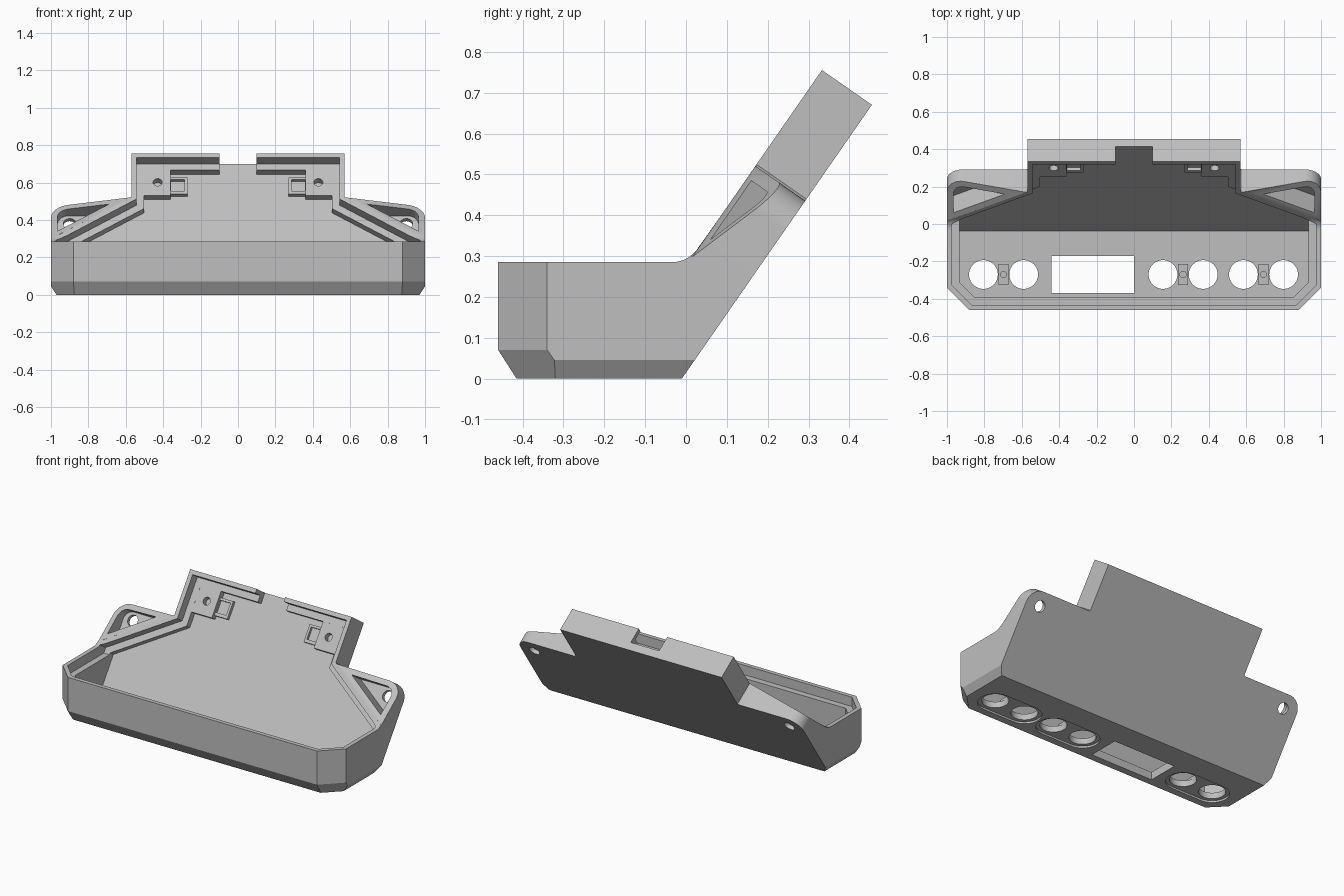
import bpy, bmesh, math
from mathutils import Vector

old = bpy.data.objects.get("Cube")
if old:
    bpy.data.objects.remove(old, do_unlink=True)

grey = bpy.data.materials.new("light_grey_plastic")
grey.use_nodes = True
COL = (0.52, 0.52, 0.52, 1)
grey.diffuse_color = COL
grey.node_tree.nodes["Principled BSDF"].inputs["Base Color"].default_value = COL

# Leaning back plate: s runs up the plate, d is depth out of it
LEAN = math.atan2(0.67, 0.465)
C, S = math.cos(LEAN), math.sin(LEAN)
TOP, RIM, DEPTH = 0.816, 0.285, 0.149
FLOOR, PLATE = 0.05, 0.05


def lean(x, s, d):
    return (x, -0.01 + C * s - S * d, S * s + C * d)


def side(y, z, x):
    return (x, y, z)


def plan(x, y, z):
    return (x, y, z)


def q(s, d):
    return lean(0, s, d)[1:]


def prism(name, pts, frame, a, b):
    bm = bmesh.new()
    lo = [bm.verts.new(frame(u, v, a)) for u, v in pts]
    hi = [bm.verts.new(frame(u, v, b)) for u, v in pts]
    bm.faces.new(lo)
    bm.faces.new(hi)
    n = len(pts)
    for i in range(n):
        j = (i + 1) % n
        bm.faces.new((lo[i], lo[j], hi[j], hi[i]))
    bmesh.ops.recalc_face_normals(bm, faces=bm.faces)
    me = bpy.data.meshes.new(name)
    bm.to_mesh(me)
    bm.free()
    me.materials.append(grey)
    ob = bpy.data.objects.new(name, me)
    bpy.context.collection.objects.link(ob)
    return ob


def boolean(ob, tool, op):
    m = ob.modifiers.new("bool", "BOOLEAN")
    m.operation, m.solver, m.object = op, "EXACT", tool
    bpy.context.view_layer.update()
    dg = bpy.context.evaluated_depsgraph_get()
    me = bpy.data.meshes.new_from_object(ob.evaluated_get(dg))
    ob.modifiers.clear()
    ob.data = me
    bpy.data.objects.remove(tool, do_unlink=True)


def slice_off(ob, point, normal):
    """Remove everything beyond a plane."""
    z = Vector(normal).normalized()
    x = z.orthogonal().normalized()
    y = z.cross(x)
    p = Vector(point)
    tool = prism("cutter", [(-3, -3), (3, -3), (3, 3), (-3, 3)],
                 lambda u, v, w: p + x * u + y * v + z * w, 0, 3)
    boolean(ob, tool, "DIFFERENCE")


def rect(x0, x1, y0, y1):
    return [(x0, y0), (x1, y0), (x1, y1), (x0, y1)]


def arc(cx, cy, r, a0, a1, n):
    return [(cx + r * math.cos(math.radians(a0 + (a1 - a0) * i / n)),
             cy + r * math.sin(math.radians(a0 + (a1 - a0) * i / n)))
            for i in range(n + 1)]


def circle(cx, cy, r, n=40):
    return arc(cx, cy, r, 0, 360, n)[:-1]


def outline(i):
    """Outline on the plate, inset by i."""
    half = [(1 - i, -1), (1 - i, 0.26 - 0.547 * i),
            (0.57 - i, 0.535 - 0.547 * i), (0.57 - i, TOP - i)]
    return half + [(-x, s) for x, s in reversed(half)]


def shell_solid(name, profile, inset):
    ob = prism(name, profile, side, -1.2, 1.2)
    boolean(ob, prism("limit", outline(inset), lean, -1, 2), "INTERSECT")
    for k in (-1, 1):
        slice_off(ob, (k * (1 - 1.414 * inset), -0.34, 0), (k, -1, 0))
    return ob


# Outer body with a soft bend between the flat and leaning rims
p0, p1, p2 = (Vector(p) for p in ((-0.035, RIM), (0.006, RIM), q(0.29, DEPTH)))
bend = [tuple(p2 * (1 - t) ** 2 + p1 * 2 * t * (1 - t) + p0 * t * t)
        for t in (i / 6 for i in range(7))]
profile = [(-0.46, RIM), (-0.46, 0.07), (-0.415, 0), (-0.01, 0),
           q(TOP + 0.1, 0), q(TOP + 0.1, DEPTH)] + bend
shell = shell_solid("housing_shell", profile, 0)
for k in (-1, 1):
    slice_off(shell, (k, 0, 0.045), (k * 0.045, 0, -0.03))
    slice_off(shell, (k * 0.97, -0.32, 0), (k, -1, -0.714))

# Mounting ears with sloping rims
for k in (-1, 1):
    pts = [(0.5, 0.2), (1, 0.2)] + arc(0.91, 0.44, 0.09, 0, 90, 10) + [(0.5, 0.53)]
    ear = prism("ear", [(k * x, s) for x, s in pts], lean, 0, DEPTH)
    a = Vector(lean(k * 0.57, 0.535, DEPTH))
    b = Vector(lean(k, 0.26, DEPTH))
    c = Vector(lean(k, 0.53, 0.06))
    n = (b - a).cross(c - a) * k
    slice_off(ear, a, n)
    boolean(shell, ear, "UNION")

# Main cavity and the wider recess that leaves a stepped lip
for inset, floor, depth in ((0.067, FLOOR, PLATE), (0.027, 0.225, 0.09)):
    front = -0.46 + inset
    s = (floor - C * depth) / S
    cavity = shell_solid("cavity", [(front, floor), q(s, depth), q(1, depth),
                                    q(1, 0.6), (front, 1)], inset)
    boolean(shell, cavity, "DIFFERENCE")

# Cable notch in the top wall
boolean(shell, prism("notch", rect(-0.1, 0.1, 0.7, 1), lean, PLATE, 0.4), "DIFFERENCE")

# Ear pockets and screw holes
for k in (-1, 1):
    pts = [(0.69, 0.495), (0.965, 0.32)] + arc(0.91, 0.44, 0.055, 0, 90, 8)
    pocket = prism("pocket", [(k * x, s) for x, s in pts], lean, 0.025, 0.4)
    boolean(shell, pocket, "DIFFERENCE")
    hole = prism("hole", circle(k * 0.9, 0.445, 0.034, 24), lean, -0.1, 0.1)
    boolean(shell, hole, "DIFFERENCE")

# Floor openings: round pairs in shallow recesses, and a window
YC = -0.27
for xa, xb in ((-0.805, -0.59), (0.155, 0.37), (0.585, 0.8)):
    stadium = arc(xb, YC, 0.1, -90, 90, 16) + arc(xa, YC, 0.1, 90, 270, 16)
    boolean(shell, prism("recess", stadium, plan, -0.1, 0.012), "DIFFERENCE")
    for x in (xa, xb):
        boolean(shell, prism("hole", circle(x, YC, 0.077), plan, -0.1, 0.12), "DIFFERENCE")
    xm = (xa + xb) / 2
    pad = prism("sensor_pad", rect(xm - 0.027, xm + 0.027, YC - 0.055, YC + 0.055),
                plan, FLOOR - 0.01, FLOOR + 0.02)
    boolean(pad, prism("hole", circle(xm, YC, 0.017, 20), plan, FLOOR, 0.2), "DIFFERENCE")
boolean(shell, prism("window", rect(-0.44, 0, -0.37, -0.17), plan, -0.1, 0.12), "DIFFERENCE")

# Screw bosses and small clips in the upper corners
for k, label in ((-1, "right"), (1, "left")):
    boss = prism(label + "_screw_boss", rect(k * 0.36, k * 0.51, 0.585, 0.76),
                 lean, 0.04, 0.0895)
    boolean(boss, prism("hole", circle(k * 0.43, 0.67, 0.024, 24), lean, 0.052, 0.2),
            "DIFFERENCE")
    clip = prism(label + "_clip", rect(k * 0.27, k * 0.365, 0.605, 0.715), lean, 0.04, 0.072)
    boolean(clip, prism("slot", rect(k * 0.285, k * 0.359, 0.625, 0.7), lean, 0.055, 0.2),
            "DIFFERENCE")

# Smooth only the curved faces
for ob in bpy.context.scene.objects:
    if ob.type == "MESH" and grey.name in ob.data.materials:
        bpy.ops.object.select_all(action="DESELECT")
        ob.select_set(True)
        bpy.context.view_layer.objects.active = ob
        bpy.ops.object.shade_smooth_by_angle(angle=math.radians(25))
